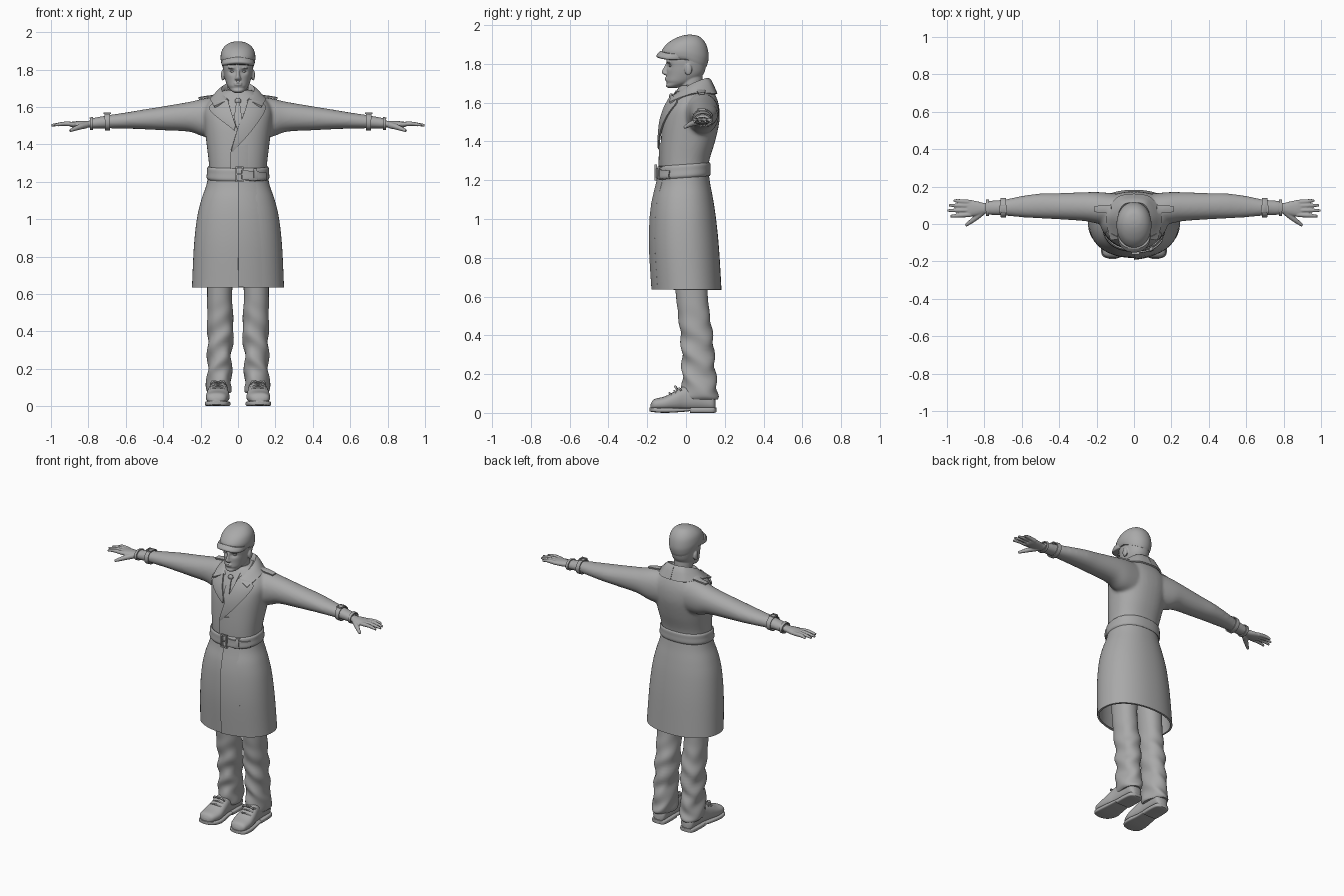
import bpy, bmesh, math
from mathutils import Vector, Matrix
from mathutils.bvhtree import BVHTree

if "Cube" in bpy.data.objects:
    bpy.data.objects.remove(bpy.data.objects["Cube"])

grey = bpy.data.materials.new("plain_grey")
grey.use_nodes = True
tone = (0.4, 0.4, 0.4, 1)
grey.diffuse_color = tone
grey.node_tree.nodes["Principled BSDF"].inputs["Base Color"].default_value = tone


def spline(rows, sub):
    """Catmull-Rom interpolation of equal-length rows."""
    out = []
    for i in range(len(rows) - 1):
        a, b, c, d = (Vector(rows[min(max(i + k, 0), len(rows) - 1)]) for k in (-1, 0, 1, 2))
        for s in range(sub):
            t = s / sub
            out.append(b + (c - a) * t / 2 + (a * 2 - b * 5 + c * 4 - d) * t * t / 2
                       + (b * 3 - a - c * 3 + d) * t ** 3 / 2)
    return out + [Vector(rows[-1])]


def skin(bm, rings, closed=True, caps=True):
    rings = [[bm.verts.new(p) for p in r] for r in rings]
    n = len(rings[0])
    for r, q in zip(rings, rings[1:]):
        for i in range(n if closed else n - 1):
            j = (i + 1) % n
            bm.faces.new((r[i], r[j], q[j], q[i]))
    if caps and closed:
        bm.faces.new(rings[0])
        bm.faces.new(rings[-1])


def loft(bm, axis, rows, power=2.3, seg=40, sub=5, caps=True, warp=None):
    """Rows are (position, min1, max1, min2, max2) of the section across an axis."""
    rings = []
    for t, a0, a1, b0, b1 in spline(rows, sub):
        ring = []
        for k in range(seg):
            w = math.tau * k / seg
            c, s = math.cos(w), math.sin(w)
            a = (a0 + a1) / 2 + (a1 - a0) / 2 * math.copysign(abs(c) ** (2 / power), c)
            b = (b0 + b1) / 2 + (b1 - b0) / 2 * math.copysign(abs(s) ** (2 / power), s)
            p = Vector({"x": (t, a, b), "y": (a, t, b), "z": (a, b, t)}[axis])
            ring.append(warp(p) if warp else p)
        rings.append(ring)
    skin(bm, rings, caps=caps)


def sym(rows):
    """Expand (z, half width, back, front) rows to full bounds."""
    return [(z, -w, w, y0, y1) for z, w, y0, y1 in rows]


def ball(bm, centre, size):
    m = Matrix.Translation(centre) @ Matrix.Diagonal((*size, 1))
    bmesh.ops.create_uvsphere(bm, u_segments=20, v_segments=12, radius=1, matrix=m)


def tube(bm, points, radii, seg=10, sub=4):
    path = spline([(*p, r) for p, r in zip(points, radii)], sub)
    pts = [Vector(p[:3]) for p in path]
    rings = []
    for i, p in enumerate(pts):
        d = (pts[min(i + 1, len(pts) - 1)] - pts[max(i - 1, 0)]).normalized()
        u = d.orthogonal().normalized() if i == 0 else (u - d * u.dot(d)).normalized()
        v = d.cross(u)
        rings.append([p + (u * math.cos(math.tau * k / seg) + v * math.sin(math.tau * k / seg)) * path[i][3]
                      for k in range(seg)])
    skin(bm, rings)


def box(bm, centre, size):
    bmesh.ops.create_cube(bm, size=1, matrix=Matrix.Translation(centre) @ Matrix.Diagonal((*size, 1)))


def make(name, bm, voxel=0, relax=4, thick=0, mirror=False, side=0):
    """Turn a bmesh into a finished object with its modifiers applied."""
    bmesh.ops.recalc_face_normals(bm, faces=bm.faces)
    mesh = bpy.data.meshes.new(name)
    bm.to_mesh(mesh)
    bm.free()
    ob = bpy.data.objects.new(name, mesh)
    bpy.context.collection.objects.link(ob)
    if thick:
        m = ob.modifiers.new("thickness", "SOLIDIFY")
        m.thickness, m.offset = thick, side
    if voxel:
        m = ob.modifiers.new("blend", "REMESH")
        m.mode, m.voxel_size = "VOXEL", voxel
        m = ob.modifiers.new("relax", "SMOOTH")
        m.factor, m.iterations = 0.5, relax
    if mirror:
        m = ob.modifiers.new("mirror", "MIRROR")
        m.use_mirror_merge = False
    deps = bpy.context.evaluated_depsgraph_get()
    ob.data = bpy.data.meshes.new_from_object(ob.evaluated_get(deps))
    ob.modifiers.clear()
    ob.data.materials.clear()
    ob.data.materials.append(grey)
    bpy.ops.object.select_all(action="DESELECT")
    ob.select_set(True)
    bpy.context.view_layer.objects.active = ob
    bpy.ops.object.shade_smooth_by_angle(angle=math.radians(45))
    return ob


def tree(ob):
    return BVHTree.FromPolygons([v.co for v in ob.data.vertices], [p.vertices for p in ob.data.polygons])


def plate(name, target, edge_a, edge_b, off_a=0.008, off_b=0.008, down=False, thick=0.008, mirror=False):
    """Lay a thin panel between two edges onto a surface, from the front or from above."""
    bm, rings = bmesh.new(), []
    for a, b in zip(spline(edge_a, 6), spline(edge_b, 6)):
        ring = []
        for k in range(11):
            q, off = a.lerp(b, k / 10), off_a + (off_b - off_a) * k / 10
            start, ray = ((q.x, q.y, 3), (0, 0, -1)) if down else ((q.x, -2, q.y), (0, 1, 0))
            hit = target.ray_cast(Vector(start), Vector(ray))[0]
            if hit is None:
                hit = target.find_nearest(Vector((q.x, q.y, 1.6) if down else (q.x, -0.1, q.y)))[0]
            ring.append(hit - Vector(ray) * off)
        rings.append(ring)
    skin(bm, rings, closed=False)
    return make(name, bm, thick=thick, mirror=mirror)


# Coat: upper body blended with both sleeves
bm = bmesh.new()
loft(bm, "z", sym([(1.22, .152, -.132, .112), (1.3, .156, -.134, .12), (1.4, .168, -.13, .15),
                   (1.5, .18, -.12, .172), (1.57, .185, -.1, .172), (1.62, .165, -.075, .16),
                   (1.66, .12, -.05, .14), (1.69, .08, -.03, .115)]))
sleeve = [(.08, .0, .16, 1.43, 1.655), (.18, .0, .17, 1.44, 1.645), (.26, .015, .17, 1.467, 1.627),
          (.4, .025, .165, 1.475, 1.603), (.5, .03, .163, 1.48, 1.587), (.6, .036, .15, 1.484, 1.57),
          (.7, .045, .13, 1.485, 1.555), (.79, .048, .125, 1.483, 1.538)]
for s in (1, -1):
    loft(bm, "x", [(s * r[0], *r[1:]) for r in sleeve], 2.1)
coat = tree(make("coat_upper", bm, voxel=.009, relax=8))

# Coat skirt, open underneath
bm = bmesh.new()
loft(bm, "z", sym([(1.25, .155, -.135, .115), (1.18, .17, -.145, .125), (1.1, .197, -.166, .14),
                   (1, .22, -.178, .155), (.85, .236, -.181, .17), (.635, .246, -.168, .183)]),
     2.2, 64, caps=False)
skirt = tree(make("coat_skirt", bm, thick=.012, side=-1))
plate("skirt_overlap", skirt, [(0, 1.23), (0, .9), (.003, .637)], [(.09, 1.23), (.12, .9), (.13, .637)], .006, -.004)
plate("chest_overlap", coat, [(-.035, 1.38), (-.042, 1.33), (-.04, 1.25)], [(.06, 1.4), (.06, 1.33), (.06, 1.25)], .006, -.005)

# Shirt front, tie and lapels
plate("shirt_front", coat, [(-.05, 1.66), (-.03, 1.57), (0, 1.49)], [(.05, 1.66), (.03, 1.57), (.005, 1.49)], .002, .002, thick=.004)
plate("tie", coat, [(-.012, 1.64), (-.01, 1.62), (-.019, 1.54), (-.004, 1.48)],
      [(.012, 1.64), (.01, 1.62), (.019, 1.54), (.008, 1.48)], .008, .008)
plate("left_lapel", coat, [(.055, 1.64), (.03, 1.56), (0, 1.49), (-.036, 1.37)],
      [(.12, 1.625), (.145, 1.585), (.07, 1.47), (-.03, 1.36)], .015, .008)
plate("right_lapel", coat, [(-.055, 1.64), (-.035, 1.57), (-.012, 1.5)],
      [(-.12, 1.625), (-.148, 1.58), (-.02, 1.475)], .013, .008)
bm = bmesh.new()
ball(bm, (0, -.076, 1.632), (.017, .012, .016))
make("tie_knot", bm)

# Turned-up collar: inner stand, top fold and outer fall
bm = bmesh.new()
inner = spline([(0, .095, 1.65), (.055, .075, 1.65), (.07, .02, 1.64), (.05, -.05, 1.62)], 8)
fold = spline([(0, .118, 1.722), (.06, .1, 1.72), (.088, .025, 1.69), (.058, -.072, 1.63)], 8)
fall = spline([(0, .158, 1.645), (.09, .138, 1.645), (.145, .04, 1.645), (.125, -.085, 1.6)], 8)
skin(bm, [spline(r, 4) for r in zip(inner, fold, fall)], closed=False)
make("collar", bm, thick=.01, mirror=True)
bm = bmesh.new()
loft(bm, "z", sym([(1.62, .064, -.05, .09), (1.65, .062, -.044, .09), (1.675, .059, -.036, .088)]), 2, caps=False,
     warp=lambda p: Vector((p.x, p.y, p.z + .12 * p.y)))
make("shirt_collar", bm, thick=.006)

# Shoulder straps and cuff straps
plate("shoulder_straps", coat, [(.12, .055), (.16, .06), (.21, .065)], [(.12, .1), (.16, .1), (.21, .095)],
      .009, .009, True, .01, True)
bm = bmesh.new()
loft(bm, "x", [(.685, .038, .137, 1.478, 1.565), (.698, .037, .137, 1.477, 1.564), (.712, .038, .135, 1.477, 1.56)], 2.1, caps=False)
loft(bm, "x", [(.775, .045, .128, 1.48, 1.544), (.792, .045, .127, 1.48, 1.54)], 2.1, caps=False)
make("cuff_straps", bm, thick=.006, mirror=True)
bm = bmesh.new()
for dx in (-.016, .016):
    box(bm, (.699 + dx, .08, 1.565), (.006, .04, .008))
for dy in (-.018, .018):
    box(bm, (.699, .08 + dy, 1.565), (.036, .006, .008))
make("cuff_buckles", bm, mirror=True)

# Belt, buckle and keeper
bm = bmesh.new()
loft(bm, "z", sym([(1.213, .162, -.143, .122), (1.225, .168, -.148, .127), (1.25, .166, -.147, .127),
                   (1.272, .165, -.146, .127), (1.282, .158, -.14, .122)]), 2.3, 64, caps=False,
     warp=lambda p: Vector((p.x, p.y, p.z + .07 * p.y)))
belt = tree(make("belt", bm, thick=.01, side=-1))
plate("belt_end", belt, [(.02, 1.262), (.09, 1.255), (.15, 1.25)], [(.02, 1.215), (.09, 1.205), (.15, 1.205)], .005, .005)
bm = bmesh.new()
for dx in (-.018, .018):
    box(bm, (.008 + dx, -.156, 1.24), (.008, .012, .084))
for dz in (-.038, .038):
    box(bm, (.008, -.156, 1.24 + dz), (.036, .012, .008))
box(bm, (.008, -.157, 1.24), (.03, .006, .006))
make("belt_buckle", bm)
plate("belt_keeper", belt, [(.082, 1.277), (.086, 1.2)], [(.1, 1.277), (.104, 1.2)], .012, .012)


# Head with neck, nose, ears, lips and brow blended together
def sockets(p):
    if p.y < -.04:
        for s in (1, -1):
            p.y += .013 * math.exp(-((p.x - s * .032) / .018) ** 2 - ((p.z - 1.79) / .014) ** 2)
        p.y += .006 * math.exp(-((p.z - 1.7) / .008) ** 2)
    return p


bm = bmesh.new()
loft(bm, "z", sym([(1.58, .06, -.03, .09), (1.66, .055, -.03, .085), (1.72, .055, -.035, .085), (1.78, .05, -.03, .08)]), 2)
loft(bm, "z", sym([(1.675, .018, -.09, -.05), (1.684, .034, -.103, -.02), (1.705, .053, -.104, .04),
                   (1.74, .067, -.1, .085), (1.78, .076, -.1, .102), (1.83, .08, -.1, .105),
                   (1.88, .06, -.08, .085)]), 2.15, 64, 8, warp=sockets)
loft(bm, "z", sym([(1.742, .012, -.112, -.08), (1.75, .018, -.122, -.08), (1.762, .012, -.125, -.08),
                   (1.785, .008, -.113, -.08), (1.81, .008, -.1, -.08)]), 2, 20)
for s in (1, -1):
    ball(bm, (s * .081, .012, 1.77), (.01, .019, .03))
    ball(bm, (s * .032, -.088, 1.808), (.022, .012, .005))
for z in (1.727, 1.718):
    ball(bm, (0, -.1, z), (.022, .009, .005))
make("head", bm, voxel=.004, relax=3)
bm = bmesh.new()
for s in (1, -1):
    ball(bm, (s * .031, -.08, 1.79), (.012, .008, .006))
make("eyes", bm)


# Flat cap with a short brim
def droop(p):
    p.z -= .4 * max(0, p.y) * (1.95 - p.z) / .125
    return p


bm = bmesh.new()
loft(bm, "z", sym([(1.825, .085, -.1, .104), (1.842, .091, -.122, .112), (1.87, .093, -.124, .117),
                   (1.905, .085, -.096, .108), (1.93, .066, -.058, .088), (1.945, .04, -.02, .062),
                   (1.95, .012, .01, .03)]), 2.1, 48, warp=droop)
make("cap", bm)
bm = bmesh.new()
loft(bm, "z", sym([(1.822, .07, -.14, .01), (1.828, .084, -.151, .02), (1.84, .088, -.15, .02),
                   (1.858, .086, -.132, .02)]), 2.2, 48,
     warp=lambda p: p + Vector((0, 0, .008 - 2 * p.x * p.x)))
make("cap_brim", bm)

# Hands
bm = bmesh.new()
loft(bm, "x", [(.76, .058, .112, 1.492, 1.53), (.8, .055, .112, 1.49, 1.526), (.84, .045, .122, 1.488, 1.525),
               (.88, .04, .128, 1.49, 1.522), (.9, .044, .125, 1.495, 1.517)], 2.2, 24)
for y, tip_y, tip_x in ((.05, .042, .982), (.074, .072, .998), (.097, .1, .99), (.117, .126, .963)):
    tube(bm, [(.875, y, 1.507), (.93, (y + tip_y) / 2, 1.51), (tip_x, tip_y, 1.502)], (.013, .0115, .007))
tube(bm, [(.81, .065, 1.503), (.85, .03, 1.492), (.9, -.008, 1.472)], (.018, .015, .008))
make("hands", bm, voxel=.004, relax=2, mirror=True)


# Trousers, creased towards the ankle
def crease(p):
    k = .006 * min(1, max(0, (.6 - p.z) / .3))
    return p + Vector((k * math.sin(p.z * 45 + p.y * 30), k * math.sin(p.z * 55 + p.x * 40), 0))


bm = bmesh.new()
loft(bm, "z", [(.95, .005, .17, -.08, .1), (.64, .03, .165, -.055, .11), (.5, .028, .165, -.04, .123),
               (.4, .024, .163, -.028, .138), (.25, .036, .162, -.02, .148), (.15, .034, .165, -.02, .158),
               (.09, .036, .168, -.018, .165), (.07, .045, .16, -.008, .158)], 2.2, 40, 8, warp=crease)
make("trousers", bm, mirror=True)

# Shoes, soles and laces
bm = bmesh.new()
loft(bm, "y", [(-.182, .095, .135, .02, .045), (-.165, .065, .165, .015, .07), (-.11, .046, .172, .012, .085),
               (-.05, .05, .165, .012, .115), (0, .055, .155, .012, .14), (.08, .056, .15, .012, .14),
               (.135, .06, .145, .012, .1), (.152, .08, .125, .015, .07)], 2.4, 28)
make("shoes", bm, mirror=True)
bm = bmesh.new()
loft(bm, "y", [(-.187, .1, .13, .008, .028), (-.168, .06, .17, .004, .028), (-.11, .04, .177, 0, .026),
               (-.03, .05, .167, .004, .026), (.03, .054, .157, .01, .026)], 5, 28)
loft(bm, "y", [(.02, .052, .157, 0, .028), (.08, .05, .157, 0, .028), (.14, .056, .15, 0, .028),
               (.157, .08, .125, .004, .028)], 5, 28)
make("soles", bm, mirror=True)
bm = bmesh.new()
for y, z in ((-.085, .102), (-.06, .114), (-.035, .127)):
    tube(bm, [(.07, y + .01, z - .012), (.107, y, z), (.147, y + .01, z - .012)], (.005, .005, .005))
for s in (1, -1):
    tube(bm, [(.107, -.045, .125), (.107 + s * .025, -.055, .135), (.107 + s * .04, -.045, .118)], (.004, .006, .004))
make("laces", bm, mirror=True)
